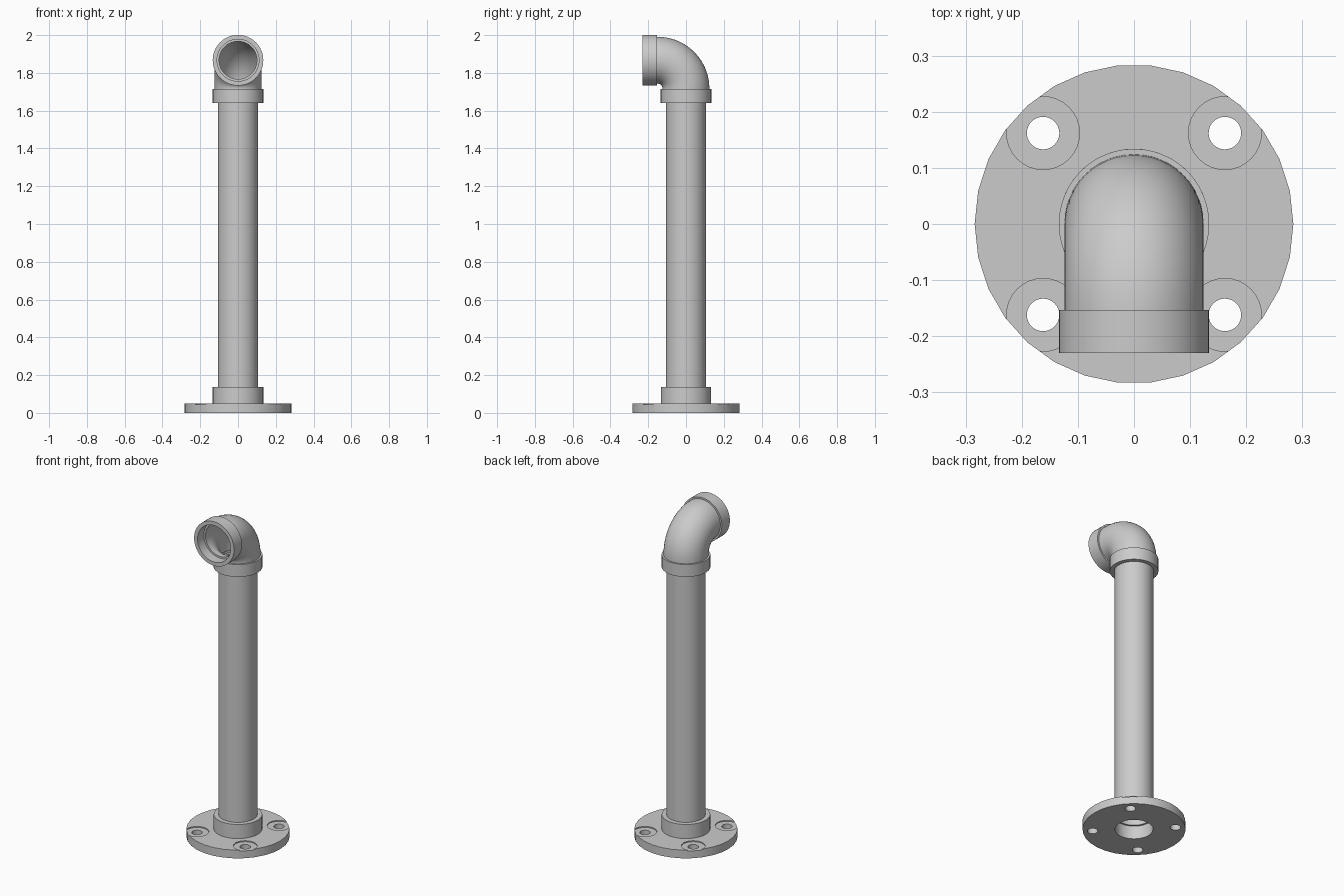
import bpy, bmesh
from math import sin, cos, pi, radians

if "Cube" in bpy.data.objects:
    bpy.data.objects.remove(bpy.data.objects["Cube"])


def rings_object(name, rings, n):
    """Closed shell from rings (y, z, tilt, radius); the last ring joins the first."""
    bm = bmesh.new()
    loops = []
    for y, z, a, r in rings:
        loop = []
        for i in range(n):
            t = 2 * pi * i / n
            u, v = r * cos(t), r * sin(t)
            loop.append(bm.verts.new((u, y + v * cos(a), z + v * sin(a))))
        loops.append(loop)
    for k, lo in enumerate(loops):
        hi = loops[(k + 1) % len(loops)]
        for i in range(n):
            j = (i + 1) % n
            bm.faces.new((lo[i], lo[j], hi[j], hi[i]))
    bmesh.ops.recalc_face_normals(bm, faces=bm.faces)
    me = bpy.data.meshes.new(name)
    bm.to_mesh(me)
    bm.free()
    ob = bpy.data.objects.new(name, me)
    bpy.context.collection.objects.link(ob)
    return ob


def lathe(name, profile, n):
    return rings_object(name, [(0, z, 0, r) for r, z in profile], n)


def smooth(ob):
    bpy.ops.object.select_all(action='DESELECT')
    ob.select_set(True)
    bpy.context.view_layer.objects.active = ob
    bpy.ops.object.shade_smooth_by_angle(angle=radians(30))


def cut(ob, x, y, z, r, h):
    """Subtract an upright cylinder starting at height z."""
    bpy.ops.mesh.primitive_cylinder_add(vertices=32, radius=r, depth=h,
                                        location=(x, y, z + h / 2))
    cutter = bpy.context.object
    cutter.hide_render = True
    m = ob.modifiers.new("cut", 'BOOLEAN')
    m.operation, m.solver, m.object = 'DIFFERENCE', 'EXACT', cutter
    bpy.context.view_layer.objects.active = ob
    bpy.ops.object.modifier_apply(modifier=m.name)
    bpy.data.objects.remove(cutter)


# Base flange: disc with raised collar, bolt holes and shallow spot faces
flange = lathe("base_flange", [(0.284, 0), (0.284, 0.05), (0.134, 0.05),
                               (0.134, 0.136), (0.105, 0.136), (0.105, 0)], 30)
for sx in (-1, 1):
    for sy in (-1, 1):
        x, y = 0.162 * sx, 0.162 * sy
        cut(flange, x, y, -0.05, 0.029, 0.2)
        cut(flange, x, y, 0.044, 0.065, 0.05)
smooth(flange)

# Hollow upright pipe
smooth(lathe("upright_pipe", [(0.107, 0.08), (0.107, 1.68),
                              (0.094, 1.68), (0.094, 0.08)], 48))

# Elbow: outer skin from lower socket to front socket, then back along the bore
BEND, CY, CZ = 0.15, -0.15, 1.717


def on_path(a, offset, r):
    return (CY + BEND * cos(a) - offset * sin(a),
            CZ + BEND * sin(a) + offset * cos(a), a, r)


STEPS = 14
angles = [pi / 2 * i / STEPS for i in range(STEPS + 1)]
lower, front = 0, pi / 2
elbow = [on_path(lower, -0.077, 0.134), on_path(lower, -0.002, 0.134)]
elbow += [on_path(lower, -0.002, 0.124)]
elbow += [on_path(a, 0, 0.124) for a in angles]
elbow += [on_path(front, 0.003, 0.124), on_path(front, 0.003, 0.134),
          on_path(front, 0.08, 0.134), on_path(front, 0.08, 0.111),
          on_path(front, 0.02, 0.111), on_path(front, 0.02, 0.1)]
elbow += [on_path(a, 0, 0.1) for a in reversed(angles)]
elbow += [on_path(lower, -0.02, 0.1), on_path(lower, -0.02, 0.109),
          on_path(lower, -0.077, 0.109)]
smooth(rings_object("elbow", elbow, 48))
